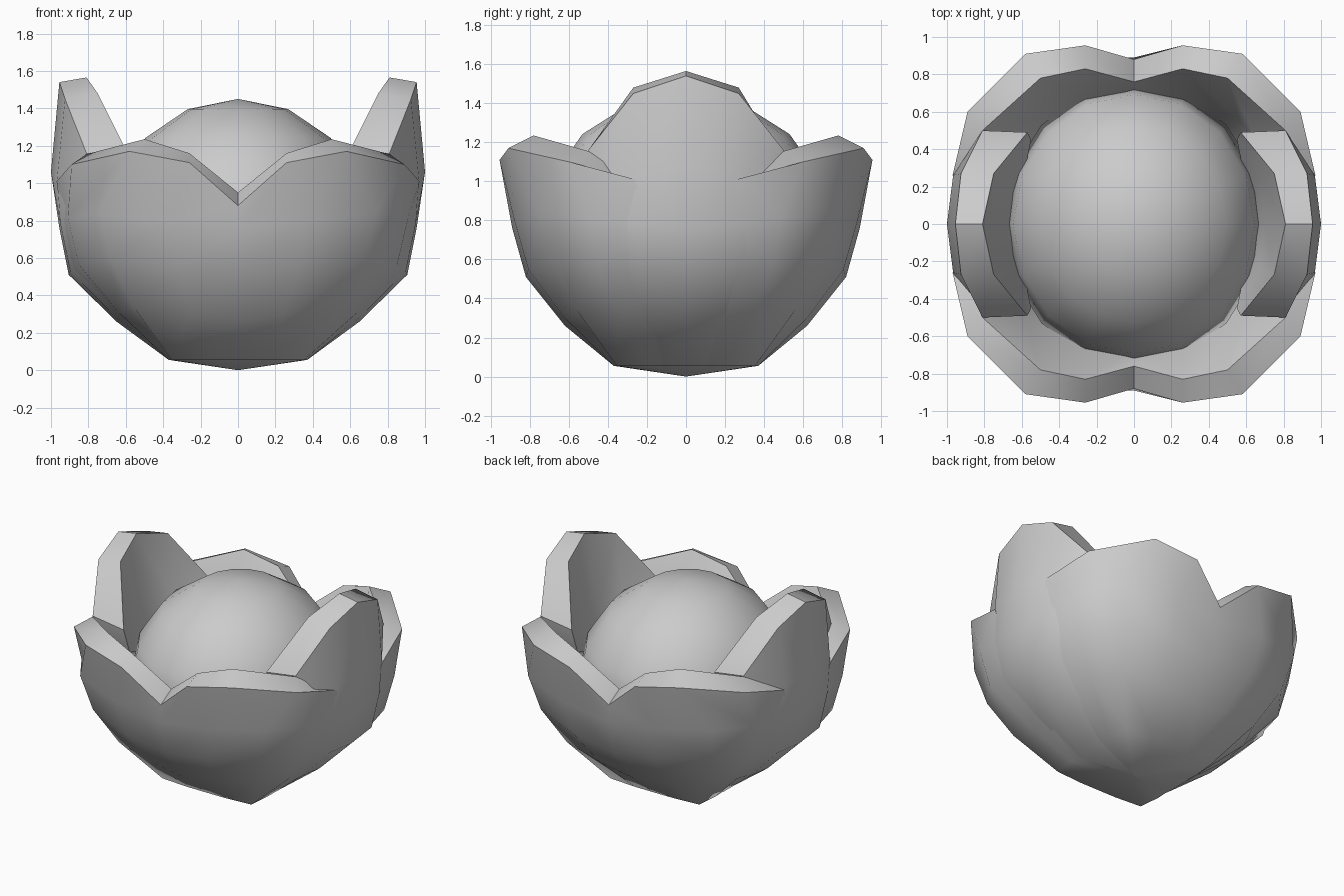
import bpy, bmesh
from math import radians, cos, sin
from mathutils import Vector

if "Cube" in bpy.data.objects:
    bpy.data.objects.remove(bpy.data.objects["Cube"])

# Bowl rings shared by all petals: height, half width x, half depth y, squareness
RINGS = [(.055, .37, .37, 16), (.26, .65, .62, 5.5), (.51, .905, .82, 3), (.76, .955, .89, 3.2)]


def ring_point(ring, deg, scale):
    z, a, b, n = ring
    c, s = cos(radians(deg)), sin(radians(deg))
    r = scale / (abs(c / a) ** n + abs(s / b) ** n) ** (1 / n)
    lift = .08 * sin(radians(2 * deg)) ** 2 if z > .1 else 0
    return Vector((r * c, r * s, z + lift))


def petal(name, angles, scales, top_out, top_in, axis, direction, inset):
    """Thick petal: half its columns are given, the rest mirrored across its middle."""
    half = []
    for deg, s, out_pts, in_pts in zip(angles, scales, top_out, top_in):
        outer = [ring_point(r, deg, s) for r in RINGS]
        inner = [Vector((p.x * inset, p.y * inset, p.z + .08)) for p in outer]
        half.append(([Vector((0, 0, 0))] + outer + [Vector(p) for p in out_pts],
                     [Vector((0, 0, .12))] + inner + [Vector(p) for p in in_pts]))

    def place(p, flip):
        q = p.copy()
        if axis == 'y':
            q.x *= flip
            q.y *= direction
        else:
            q.y *= flip
            q.x *= direction
        return q

    cols = [(c, -1) for c in half[:0:-1]] + [(c, 1) for c in half]
    bm = bmesh.new()
    # each column is a closed loop: up the outside, over the rim, down the inside
    loops = [[bm.verts.new(place(p, f)) for p in o + i[::-1]] for (o, i), f in cols]
    n = len(loops[0])
    for a, b in zip(loops, loops[1:]):
        for k in range(n - 1):
            bm.faces.new((a[k], b[k], b[k + 1], a[k + 1]))
    # close both side edges with strips
    for l in (loops[0], loops[-1]):
        for k in range(n // 2 - 1):
            bm.faces.new((l[k], l[k + 1], l[n - 2 - k], l[n - 1 - k]))
    bmesh.ops.remove_doubles(bm, verts=bm.verts, dist=1e-4)
    bmesh.ops.recalc_face_normals(bm, faces=bm.faces)
    me = bpy.data.meshes.new(name)
    bm.to_mesh(me)
    bm.free()
    ob = bpy.data.objects.new(name, me)
    bpy.context.collection.objects.link(ob)
    smooth(ob, 38)


def smooth(ob, deg):
    bpy.ops.object.select_all(action='DESELECT')
    ob.select_set(True)
    bpy.context.view_layer.objects.active = ob
    bpy.ops.object.shade_smooth_by_angle(angle=radians(deg))


# Low notched petals, front and back
for name, d in (("front_petal", -1), ("back_petal", 1)):
    petal(name, [90, 68, 45, 28, 12], [1, 1, 1, 1, .985],
          [[(0, .88, .88)], [(.26, .955, 1.11)], [(.58, .91, 1.17)], [(.89, .6, 1.1)], [(.97, .26, 1.01)]],
          [[(0, .76, .95)], [(.26, .83, 1.16)], [(.5, .78, 1.235)], [(.81, .5, 1.155)], [(.86, .26, 1.0)]],
          'y', d, .76)

# Tall pointed petals, left and right
for name, d in (("right_petal", 1), ("left_petal", -1)):
    petal(name, [0, 15, 30], [1, 1, .94],
          [[(1, 0, 1.06), (.955, 0, 1.54)], [(.967, .26, 1.03), (.925, .27, 1.45)],
           [(.8, .47, 1.0), (.81, .5, 1.16)]],
          [[(.70, 0, 1.06), (.81, 0, 1.565)], [(.67, .24, 1.03), (.75, .27, 1.48)],
           [(.55, .45, .95), (.57, .49, 1.12)]],
          'x', d, .68)

# Round heart of the flower
bpy.ops.mesh.primitive_uv_sphere_add(segments=16, ring_count=8, radius=1, location=(0, 0, .74))
heart = bpy.context.object
heart.name = "flower_heart"
heart.scale = (.70, .75, .71)
smooth(heart, 60)
# keep the hidden underside of the heart inside the petals
for v in heart.data.vertices:
    if v.co.z < 0:
        v.co *= .8
